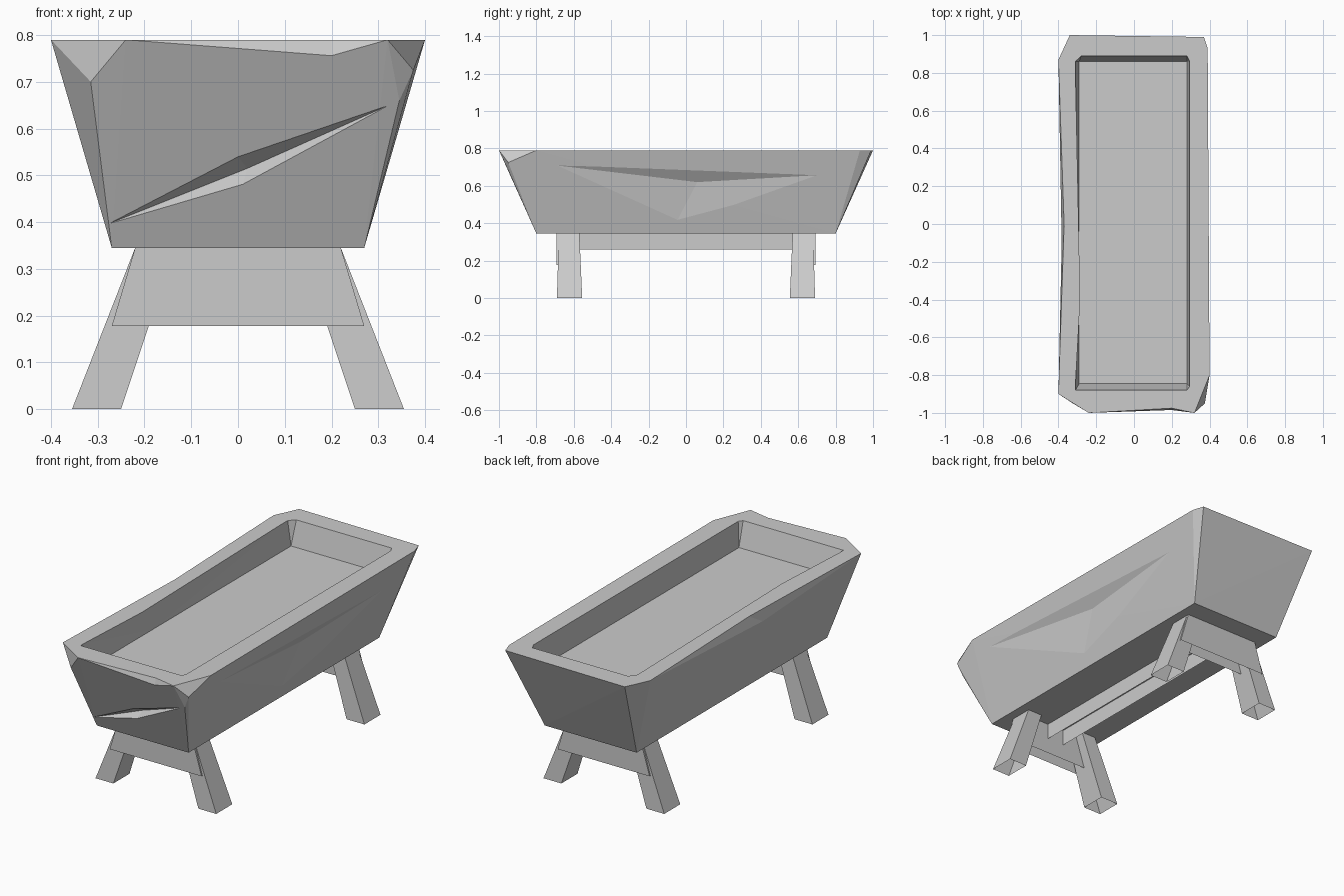
import bpy
import bmesh
from mathutils import Vector

if "Cube" in bpy.data.objects:
    bpy.data.objects.remove(bpy.data.objects["Cube"], do_unlink=True)

stone = bpy.data.materials.new("weathered_grey")
stone.use_nodes = True
GREY = (0.6, 0.6, 0.6, 1)
stone.diffuse_color = GREY
stone.node_tree.nodes["Principled BSDF"].inputs["Base Color"].default_value = GREY

RIM, FLOOR, BASE = 0.79, 0.66, 0.345


def finish(name, bm):
    """Turn a bmesh into a flat shaded object."""
    bmesh.ops.recalc_face_normals(bm, faces=bm.faces)
    mesh = bpy.data.meshes.new(name)
    bm.to_mesh(mesh)
    bm.free()
    mesh.materials.append(stone)
    obj = bpy.data.objects.new(name, mesh)
    bpy.context.scene.collection.objects.link(obj)
    return obj


def hull(name, points):
    """Faceted solid wrapped around a few points."""
    bm = bmesh.new()
    verts = [bm.verts.new(p) for p in points]
    result = bmesh.ops.convex_hull(bm, input=verts)
    loose = [v for v in result["geom_interior"] + result["geom_unused"]
             if isinstance(v, bmesh.types.BMVert)]
    bmesh.ops.delete(bm, geom=list(set(loose)), context="VERTS")
    bmesh.ops.dissolve_limit(bm, angle_limit=0.005, verts=bm.verts, edges=bm.edges)
    return finish(name, bm)


def timber(name, low, high, z0, z1, mirror):
    """Tapered timber with an open underside; low and high are (x0, x1, y0, y1)."""
    bm = bmesh.new()
    rings = []
    for (x0, x1, y0, y1), z in ((low, z0), (high, z1)):
        corners = ((x0, y0), (x1, y0), (x1, y1), (x0, y1))
        rings.append([bm.verts.new((x, y, z)) for x, y in corners])
    bottom, top = rings
    bm.faces.new(top)
    for i in range(4):
        j = (i + 1) % 4
        bm.faces.new((bottom[i], bottom[j], top[j], top[i]))
    obj = finish(name, bm)
    if any(mirror):
        mod = obj.modifiers.new("mirror", "MIRROR")
        mod.use_axis = (mirror[0], mirror[1], False)
        mod.use_mirror_merge = False
    return obj


def carve(target, cutter):
    """Subtract a hidden cutter."""
    cutter.hide_render = True
    cutter.hide_viewport = True
    mod = target.modifiers.new(cutter.name, "BOOLEAN")
    mod.operation = "DIFFERENCE"
    mod.solver = "EXACT"
    mod.object = cutter


def gouge(target, name, points, outward):
    """Chip with its edge on the surface, opened in the outward direction."""
    centre = sum((Vector(p) for p in points), Vector()) / len(points)
    carve(target, hull(name, list(points) + [centre + Vector(outward)]))


# Trough body: chipped rim outline over a smaller base
rim = [(-.4, -.9), (-.24, -1), (.32, -1), (.4, -.8),
       (.39, .93), (.37, .99), (-.34, 1), (-.4, .87)]
base = [(x * .27, y * .8) for x in (-1, 1) for y in (-1, 1)]
chips = [(-.315, -.955, .7), (.375, -.95, .725), (.345, -.94, .66)]
body = hull("trough_body", [(x, y, RIM) for x, y in rim]
            + [(x, y, BASE) for x, y in base] + chips)

# Shallow basin with clipped corners
mouth = [(-.31, -.88), (.28, -.88), (.295, -.86), (.295, .86),
         (.28, .89), (-.28, .89), (-.31, .86)]
floor = [(x, y) for x in (-.29, .28) for y in (-.845, .86)]
carve(body, hull("basin_cutter", [(x, y, z) for x, y in mouth for z in (RIM, 1)]
                 + [(x, y, FLOOR) for x, y in floor]))

# Worn chips in the walls and rim
gouge(body, "front_crack_cutter",
      [(-.28, -.823, .395), (0, -.888, .54), (.345, -.945, .66),
       (.01, -.862, .48), (.02, -.83, .515)], (0, -.1, 0))
gouge(body, "side_dent_cutter",
      [(.377, -.7, .71), (.366, .93, .67), (.29, -.05, .41), (.325, .06, .62)],
      (.1, 0, 0))
gouge(body, "front_rim_cutter",
      [(-.24, -1, RIM), (.32, -1, RIM), (.2, -.975, RIM), (.2, -.985, .755)],
      (0, -.1, .03))
gouge(body, "edge_rim_cutter",
      [(-.4, -.9, RIM), (-.4, .87, RIM), (-.37, 0, RIM), (-.383, -.1, .73)],
      (-.1, 0, .03))

# Bulge along the inner wall
hull("inner_bulge", [(-.31, .8, RIM), (-.31, -.85, RIM), (-.285, -.4, RIM),
                     (-.29, -.3, FLOOR), (-.32, -.3, FLOOR)])

# Splayed legs, end boards and central beam
timber("leg", (.25, .355, .555, .69), (.135, .22, .57, .68), 0, BASE, (True, True))
timber("end_board", (-.27, .27, .62, .692), (-.22, .22, .62, .692),
       .178, BASE, (False, True))
timber("under_beam", (-.05, .05, -.62, .62), (-.05, .05, -.62, .62),
       .26, BASE, (False, False))
